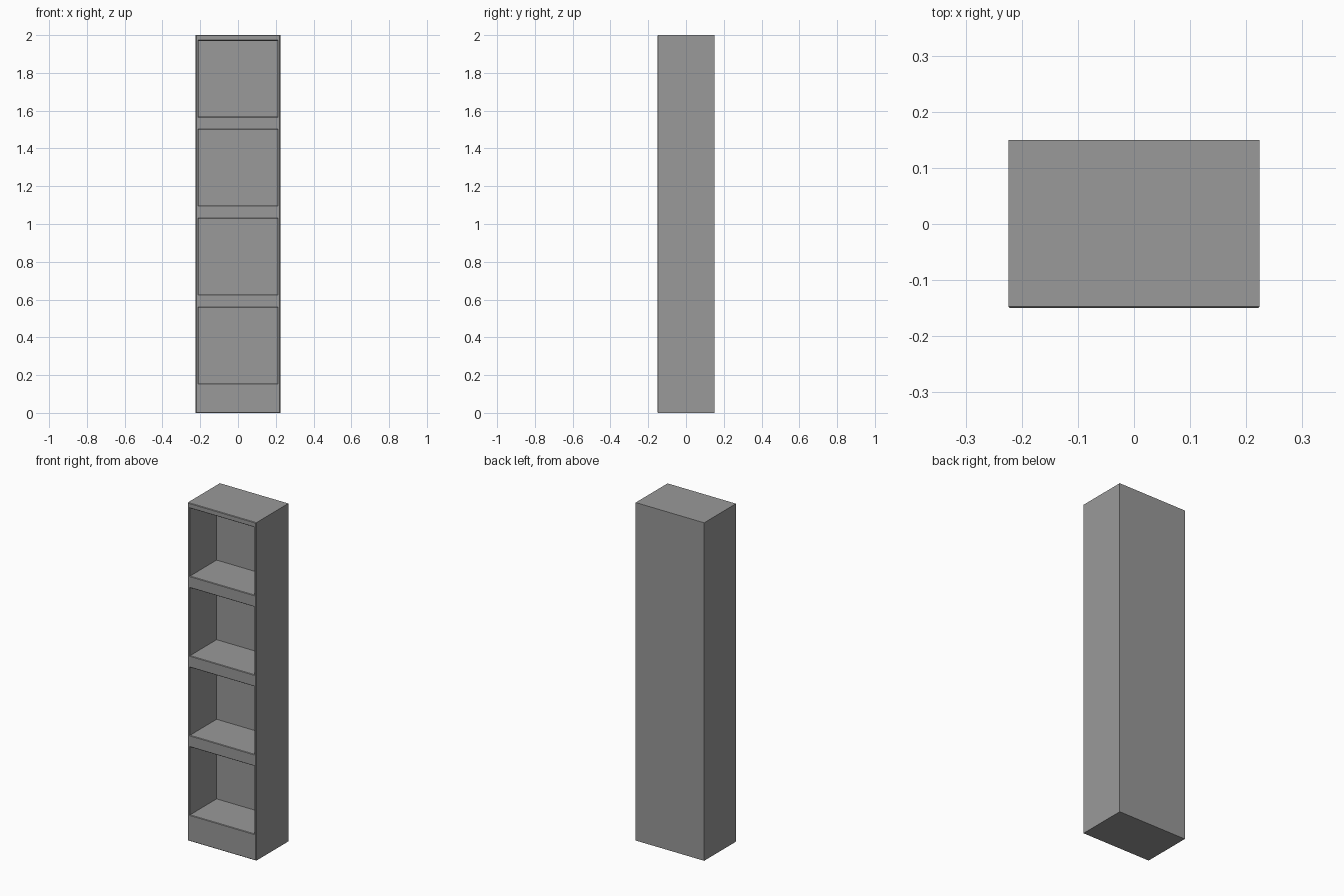
import bpy, bmesh
from mathutils import Vector

cube = bpy.data.objects.get("Cube")
if cube:
    bpy.data.objects.remove(cube, do_unlink=True)

WIDTH, DEPTH, HEIGHT = 0.448, 0.30, 2.0
HALF_OPENING = 0.21
OPENING_HEIGHT, PITCH, FIRST = 0.402, 0.471, 0.155
RECESS = 0.25
BEVEL = 0.003
FRONT = -DEPTH / 2

grey = bpy.data.materials.new("grey")
grey.use_nodes = True
colour = (0.32, 0.32, 0.32, 1)
grey.diffuse_color = colour
grey.node_tree.nodes["Principled BSDF"].inputs["Base Color"].default_value = colour

# Solid cabinet block
bm = bmesh.new()
bmesh.ops.create_cube(bm, size=1)
for v in bm.verts:
    v.co = Vector((v.co.x * WIDTH, v.co.y * DEPTH, (v.co.z + 0.5) * HEIGHT))


def front_faces():
    return [f for f in bm.faces if f.normal.y < -0.9 and f.calc_center_median().y < FRONT + 0.001]


def cut_front(point, normal):
    faces = front_faces()
    geom = faces + list({e for f in faces for e in f.edges}) + list({v for f in faces for v in f.verts})
    bmesh.ops.bisect_plane(bm, geom=geom, plane_co=point, plane_no=normal)
    bm.normal_update()


# Score the front into a grid that outlines the openings
bm.normal_update()
bottoms = [FIRST + i * PITCH for i in range(4)]
for x in (-HALF_OPENING, HALF_OPENING):
    cut_front((x, 0, 0), (1, 0, 0))
for z in bottoms:
    cut_front((0, 0, z), (0, 0, 1))
    cut_front((0, 0, z + OPENING_HEIGHT), (0, 0, 1))

# Push each opening back to make a compartment
openings = [f for f in front_faces()
            if abs(f.calc_center_median().x) < 0.01
            and any(z < f.calc_center_median().z < z + OPENING_HEIGHT for z in bottoms)]
for face in openings:
    result = bmesh.ops.extrude_discrete_faces(bm, faces=[face])["faces"]
    bmesh.ops.translate(bm, vec=(0, RECESS, 0), verts=result[0].verts)

# Tidy flat seams, then soften the front rims
bmesh.ops.remove_doubles(bm, verts=bm.verts, dist=0.0001)
bmesh.ops.recalc_face_normals(bm, faces=bm.faces)
bmesh.ops.dissolve_limit(bm, angle_limit=0.01, verts=bm.verts, edges=bm.edges)
rims = [e for e in bm.edges
        if all(abs(v.co.y - FRONT) < 0.001 for v in e.verts)
        and len(e.link_faces) == 2 and e.calc_face_angle(0) > 0.5]
bmesh.ops.bevel(bm, geom=rims, offset=BEVEL, segments=1, affect="EDGES")

mesh = bpy.data.meshes.new("bookcase")
bm.to_mesh(mesh)
bm.free()
mesh.materials.append(grey)
bookcase = bpy.data.objects.new("bookcase", mesh)
bpy.context.collection.objects.link(bookcase)
